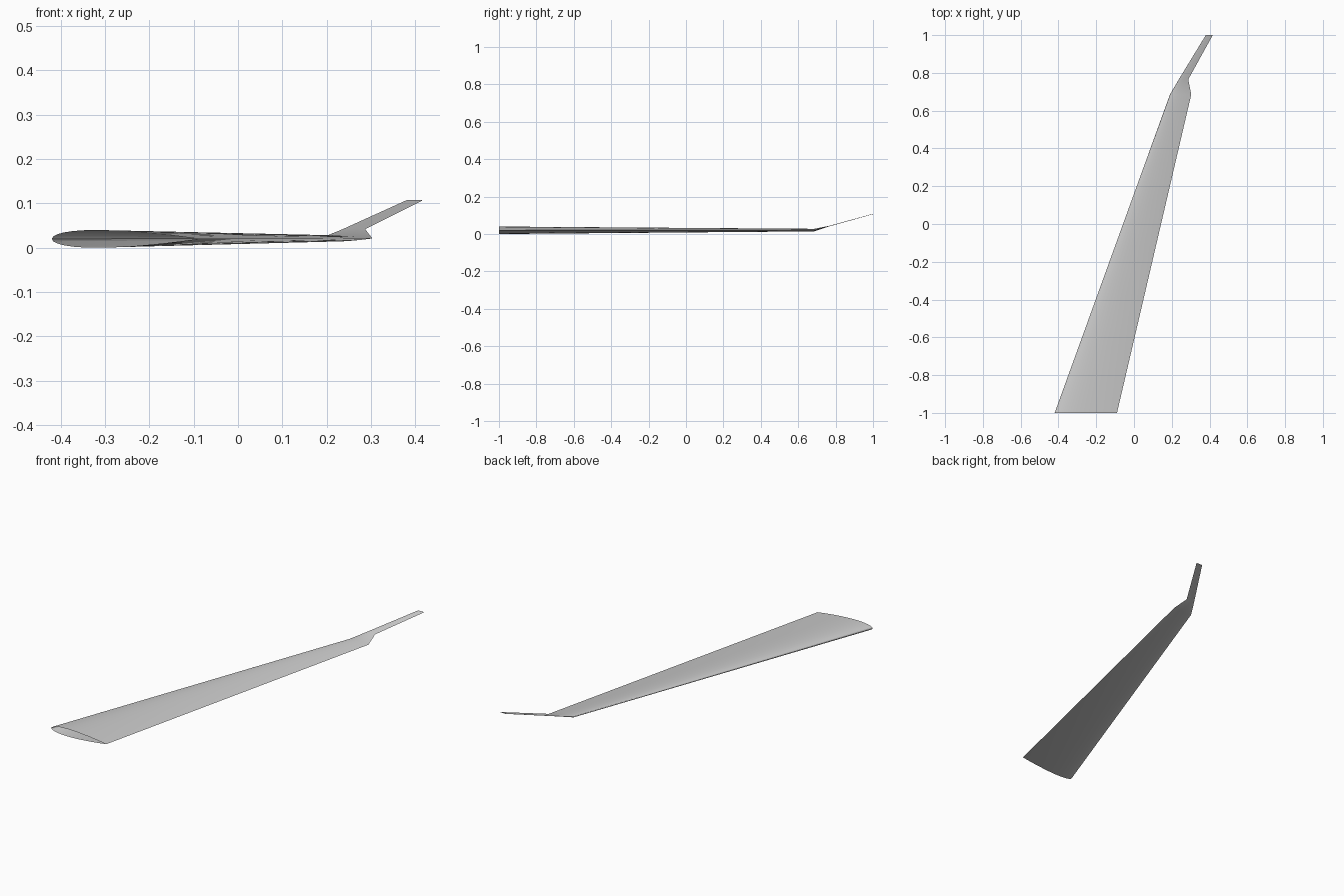
import bpy
import bmesh
import math

cube = bpy.data.objects.get("Cube")
if cube:
    bpy.data.objects.remove(cube, do_unlink=True)

grey = bpy.data.materials.new("light_grey")
grey.use_nodes = True
colour = (0.6, 0.6, 0.6, 1)
grey.diffuse_color = colour
grey.node_tree.nodes["Principled BSDF"].inputs["Base Color"].default_value = colour

STEPS = 16


def half_thickness(t):
    """Symmetric aerofoil, closed at the trailing edge, peak value 0.5."""
    return 5 * (0.2969 * math.sqrt(t) - 0.126 * t - 0.3516 * t**2
                + 0.2843 * t**3 - 0.1036 * t**4)


def section(bm, lead, trail, y, z, thick):
    """Ring of points from the trailing edge over the top and back below."""
    ring = []
    for i in range(2 * STEPS):
        a = math.pi * i / STEPS
        t = (1 + math.cos(a)) / 2
        side = 1 if i < STEPS else -1
        h = 0 if i in (0, STEPS) else side * half_thickness(t) * thick
        ring.append(bm.verts.new((lead + (trail - lead) * t, y, z + h)))
    return ring


def loft(name, stations, cap_end=False):
    bm = bmesh.new()
    rings = [section(bm, *s) for s in stations]
    n = 2 * STEPS
    for a, b in zip(rings, rings[1:]):
        for i in range(n):
            j = (i + 1) % n
            bm.faces.new((a[i], b[i], b[j], a[j]))
    if cap_end:
        bm.faces.new(rings[-1])
    bmesh.ops.recalc_face_normals(bm, faces=bm.faces[:])
    # Make sure the upper skin faces up
    bm.faces.ensure_lookup_table()
    if bm.faces[STEPS // 2].normal.z < 0:
        bmesh.ops.reverse_faces(bm, faces=bm.faces[:])
    mesh = bpy.data.meshes.new(name)
    bm.to_mesh(mesh)
    bm.free()
    mesh.materials.append(grey)
    obj = bpy.data.objects.new(name, mesh)
    bpy.context.collection.objects.link(obj)
    bpy.ops.object.select_all(action="DESELECT")
    obj.select_set(True)
    bpy.context.view_layer.objects.active = obj
    bpy.ops.object.shade_smooth_by_angle(angle=math.radians(30))
    return obj


# Swept wing, open at the root, blending into a thin raised winglet
# Stations: leading x, trailing x, y, z, thickness
loft("wing_with_winglet", [
    (-0.42, -0.09, -1.0, 0.02, 0.04),
    (0.19, 0.303, 0.685, 0.021, 0.0137),
    (0.237, 0.287, 0.765, 0.042, 0.003),
    (0.38, 0.417, 1.0, 0.107, 0.002),
], cap_end=True)
